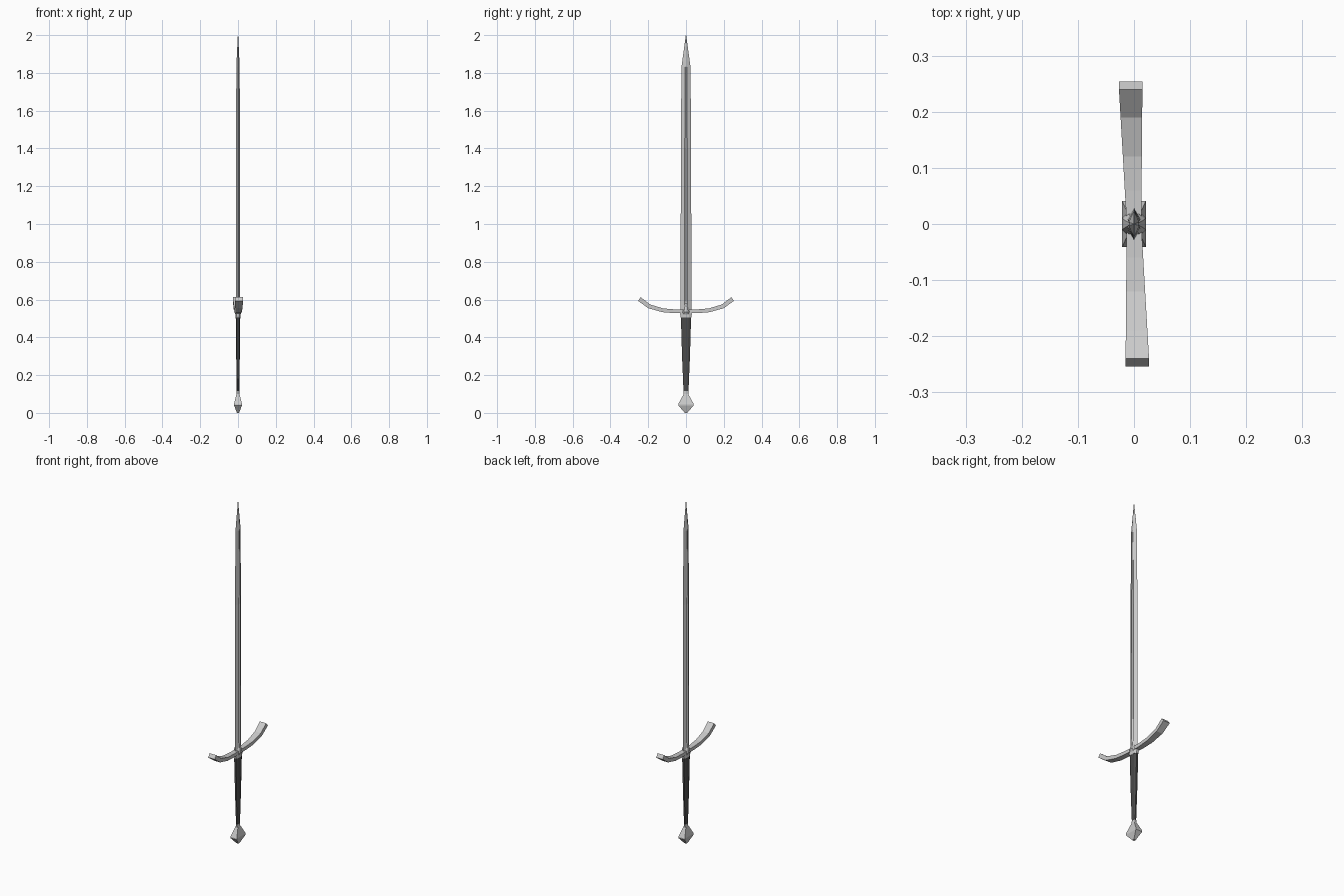
import bpy, bmesh
from mathutils import Vector

if "Cube" in bpy.data.objects:
    bpy.data.objects.remove(bpy.data.objects["Cube"])

grip_mat = bpy.data.materials.new("dark_leather")
grip_mat.diffuse_color = (0.07, 0.07, 0.07, 1)
grip_mat.use_nodes = True
grip_mat.node_tree.nodes["Principled BSDF"].inputs["Base Color"].default_value = grip_mat.diffuse_color


def loft(name, rings, mat=None):
    """Skin a list of equal-length point rings and cap both ends."""
    bm = bmesh.new()
    loops = [[bm.verts.new(p) for p in ring] for ring in rings]
    n = len(loops[0])
    for a, b in zip(loops, loops[1:]):
        for i in range(n):
            j = (i + 1) % n
            bm.faces.new((a[i], a[j], b[j], b[i]))
    bm.faces.new(loops[0][::-1])
    bm.faces.new(loops[-1])
    bmesh.ops.remove_doubles(bm, verts=bm.verts, dist=1e-5)
    bmesh.ops.recalc_face_normals(bm, faces=bm.faces)
    me = bpy.data.meshes.new(name)
    bm.to_mesh(me)
    bm.free()
    ob = bpy.data.objects.new(name, me)
    bpy.context.collection.objects.link(ob)
    if mat:
        me.materials.append(mat)
    return ob


def rect(x, y, z):
    return [(-x, -y, z), (x, -y, z), (x, y, z), (-x, y, z)]


def octagon(x, y, z):
    c = 0.5
    return [(-x, -y * c, z), (-x * c, -y, z), (x * c, -y, z), (x, -y * c, z),
            (x, y * c, z), (x * c, y, z), (-x * c, y, z), (-x, y * c, z)]


# Blade: sharp edges, flat bevels and a shallow central fuller
def blade_ring(w, t, ridge, groove, z):
    return [(0, -w, z), (t, -ridge, z), (groove, 0, z), (t, ridge, z),
            (0, w, z), (-t, ridge, z), (-groove, 0, z), (-t, -ridge, z)]


loft("blade", [
    blade_ring(0.029, 0.012, 0.008, 0.007, 0.53),
    blade_ring(0.027, 0.010, 0.007, 0.006, 1.40),
    blade_ring(0.024, 0.009, 0.004, 0.0088, 1.83),
    blade_ring(0.001, 0.001, 0.0004, 0.001, 2.0)])

# Crossguard: curved upward, each arm flaring to the opposite side
path = [(0.0, 0.537, 0.010), (0.06, 0.538, 0.010), (0.122, 0.543, 0.010),
        (0.195, 0.564, 0.011), (0.247, 0.603, 0.012)]
half = []
for i, (y, z, h) in enumerate(path):
    a, b = path[max(i - 1, 0)], path[min(i + 1, len(path) - 1)]
    d = Vector((b[0] - a[0], b[1] - a[1])).normalized()
    if i == 0:
        d = Vector((1, 0))
    ny, nz = -d.y * h, d.x * h
    f = y / 0.25
    x0, x1 = -0.013 - 0.014 * f, 0.013 + 0.002 * f
    half.append([(x0, y - ny, z - nz), (x1, y - ny, z - nz),
                 (x1, y + ny, z + nz), (x0, y + ny, z + nz)])
other = []
for r in half[:0:-1]:
    m = [(-x, -y, z) for x, y, z in r]
    other.append([m[1], m[0], m[3], m[2]])
loft("crossguard", other + half)

# Pointed block where blade meets guard
loft("guard_block", [
    octagon(0.014, 0.024, 0.522), octagon(0.021, 0.021, 0.535),
    octagon(0.019, 0.017, 0.55), octagon(0.008, 0.003, 0.59)])

# Collars and tapered grip
loft("upper_collar", [octagon(0.013, 0.029, 0.505), octagon(0.014, 0.031, 0.527)])
loft("grip", [octagon(0.007, 0.013, 0.11), octagon(0.0095, 0.021, 0.30),
              octagon(0.012, 0.027, 0.507)], grip_mat)
loft("lower_collar", [octagon(0.008, 0.014, 0.095), octagon(0.008, 0.014, 0.115)])

# Pommel: faceted, rectangular at its widest
loft("pommel", [rect(0.006, 0.006, 0.0), rect(0.021, 0.041, 0.04),
                rect(0.021, 0.041, 0.047), rect(0.008, 0.012, 0.1)])
